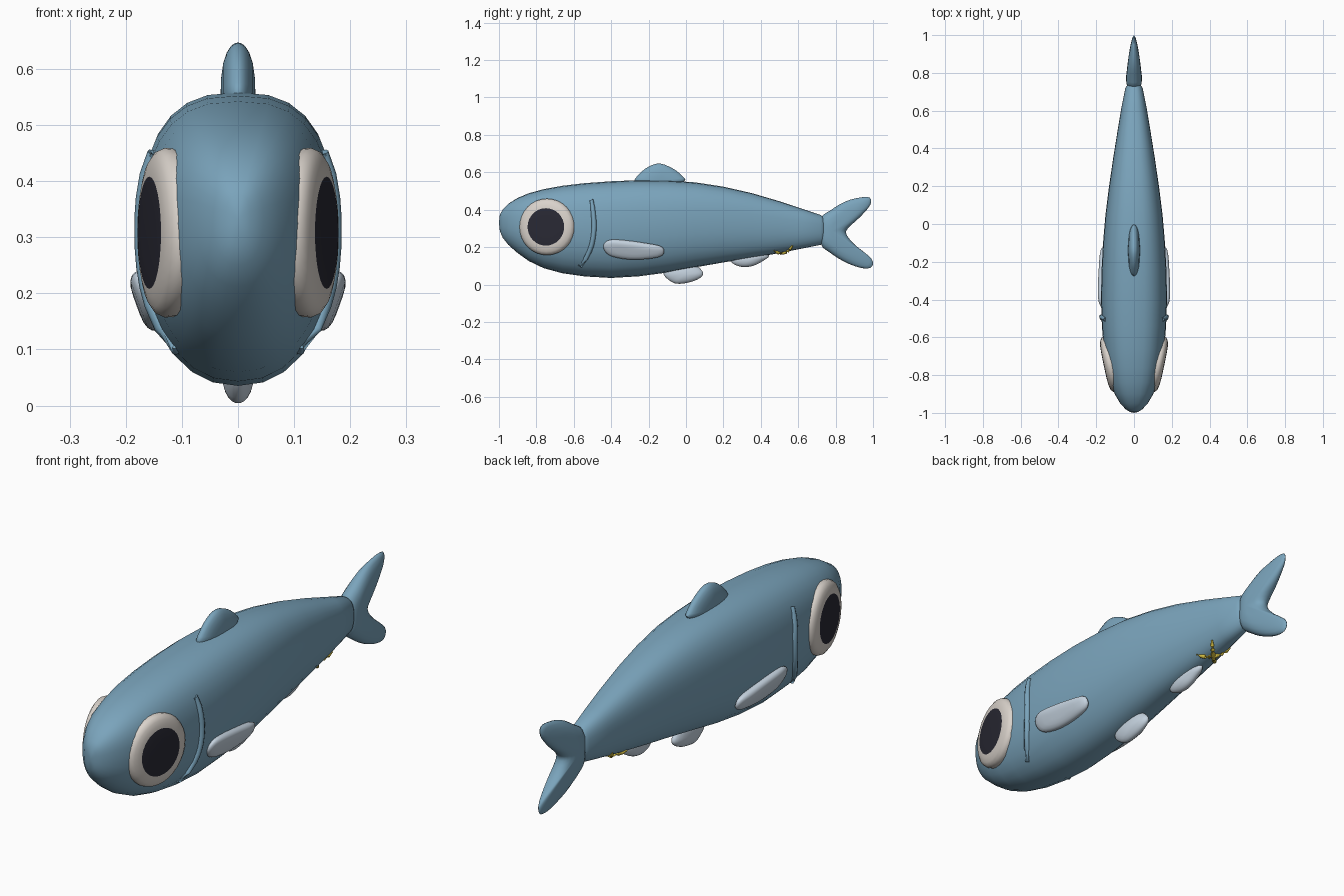
import bpy, bmesh, math
from mathutils import Vector, Matrix

if "Cube" in bpy.data.objects:
    bpy.data.objects.remove(bpy.data.objects["Cube"])


def material(name, rgb):
    m = bpy.data.materials.new(name)
    m.diffuse_color = (*rgb, 1)
    m.use_nodes = True
    m.node_tree.nodes["Principled BSDF"].inputs["Base Color"].default_value = m.diffuse_color
    return m


BLUE = material("fish blue", (0.195, 0.37, 0.50))
PALE = material("pale fin", (0.56, 0.65, 0.74))
WHITE = material("eye white", (0.70, 0.65, 0.60))
DARK = material("pupil dark", (0.022, 0.022, 0.034))
YELLOW = material("star yellow", (0.62, 0.48, 0.05))

# Body stations: y, bottom z, top z, half width
STATIONS = [
    (-0.995, 0.285, 0.375, 0.022), (-0.98, 0.25, 0.40, 0.045),
    (-0.95, 0.212, 0.432, 0.073), (-0.90, 0.168, 0.463, 0.102),
    (-0.84, 0.125, 0.488, 0.125), (-0.76, 0.087, 0.51, 0.144),
    (-0.66, 0.06, 0.528, 0.160), (-0.54, 0.043, 0.542, 0.170),
    (-0.40, 0.035, 0.552, 0.175), (-0.25, 0.044, 0.558, 0.172),
    (-0.10, 0.064, 0.556, 0.164), (0.05, 0.092, 0.546, 0.151),
    (0.20, 0.118, 0.523, 0.132), (0.35, 0.142, 0.489, 0.110),
    (0.50, 0.168, 0.445, 0.086), (0.62, 0.192, 0.405, 0.066),
    (0.72, 0.212, 0.372, 0.046), (0.745, 0.235, 0.35, 0.03)]
TOP_POWER, LOW_POWER = 2.6, 2.2


def station(y):
    for a, b in zip(STATIONS, STATIONS[1:]):
        if a[0] <= y <= b[0]:
            t = (y - a[0]) / (b[0] - a[0])
            return [p + (q - p) * t for p, q in zip(a, b)][1:]


def side_x(y, z):
    """Half width of the body at a given length and height."""
    lo, hi, w = station(y)
    mid = lo + (hi - lo) * 0.53
    n, v = (TOP_POWER, (z - mid) / (hi - mid)) if z > mid else (LOW_POWER, (mid - z) / (mid - lo))
    return w * max(0, 1 - v ** n) ** (1 / n)


def belly_z(x, y):
    lo, hi, w = station(y)
    mid = lo + (hi - lo) * 0.53
    return mid - (mid - lo) * (1 - abs(x / w) ** LOW_POWER) ** (1 / LOW_POWER)


def finish(name, bm, mats, angle=60):
    bmesh.ops.recalc_face_normals(bm, faces=bm.faces)
    me = bpy.data.meshes.new(name)
    bm.to_mesh(me)
    bm.free()
    for m in mats:
        me.materials.append(m)
    ob = bpy.data.objects.new(name, me)
    bpy.context.collection.objects.link(ob)
    bpy.ops.object.select_all(action='DESELECT')
    ob.select_set(True)
    bpy.context.view_layer.objects.active = ob
    bpy.ops.object.shade_smooth_by_angle(angle=math.radians(angle))
    return ob


def loft(bm, rings, start=None, end=None):
    """Skin closed rings of points, with optional end points."""
    rows = [[bm.verts.new(p) for p in r] for r in rings]
    n = len(rows[0])
    faces = []
    for a, b in zip(rows, rows[1:]):
        for i in range(n):
            j = (i + 1) % n
            faces.append(bm.faces.new((a[i], a[j], b[j], b[i])))
    for tip, row in ((start, rows[0]), (end, rows[-1])):
        if tip is not None:
            v = bm.verts.new(tip)
            for i in range(n):
                faces.append(bm.faces.new((row[i], row[(i + 1) % n], v)))
    return faces


def smooth_outline(pts, steps=3):
    out, n = [], len(pts)
    for i in range(n):
        p = [Vector(pts[(i + k) % n]) for k in (-1, 0, 1, 2)]
        for s in range(steps):
            t = s / steps
            out.append(0.5 * (2 * p[1] + (p[2] - p[0]) * t
                       + (2 * p[0] - 5 * p[1] + 4 * p[2] - p[3]) * t ** 2
                       + (3 * p[1] - p[0] - 3 * p[2] + p[3]) * t ** 3))
    return out


def fin(name, pts, thick, mat, centre=None, power=2, matrix=Matrix(), taper=lambda y: 1):
    """Pillow-shaped fin from a side outline of (y, z) points."""
    line = smooth_outline(pts)
    c = Vector(centre) if centre else sum(line, Vector((0, 0))) / len(line)

    def layer(s, sign):
        h = sign * thick * math.sqrt(max(0, 1 - s ** power))
        flat = [c + (p - c) * s for p in line]
        return [matrix @ Vector((h * taper(p.x), p.x, p.y)) for p in flat]
    scales = (0.3, 0.6, 0.8, 0.92, 0.98)
    rings = [layer(s, -1) for s in scales] + [layer(1, 1)] + [layer(s, 1) for s in reversed(scales)]
    tips = [matrix @ Vector((k * thick * taper(c.x), c.x, c.y)) for k in (-1, 1)]
    bm = bmesh.new()
    loft(bm, rings, *tips)
    return finish(name, bm, [mat])


def tube(bm, path, radius):
    """Round tube with tapered ends."""
    rings = []
    for i, p in enumerate(path):
        d = (path[min(i + 1, len(path) - 1)] - path[max(i - 1, 0)]).normalized()
        u = d.orthogonal().normalized()
        w = d.cross(u)
        t = 2 * i / (len(path) - 1) - 1
        r = radius * math.sqrt(1 - 0.9 * t ** 4)
        rings.append([p + r * (u * math.cos(a * math.pi / 4) + w * math.sin(a * math.pi / 4))
                      for a in range(8)])
    loft(bm, rings, path[0], path[-1])


# Body
rings = []
for y, lo, hi, w in STATIONS:
    mid, ring = lo + (hi - lo) * 0.53, []
    for i in range(28):
        a = 2 * math.pi * i / 28
        c, s = math.cos(a), math.sin(a)
        n, h = (TOP_POWER, hi - mid) if s > 0 else (LOW_POWER, mid - lo)
        ring.append((w * math.copysign(abs(c) ** (2 / n), c), y,
                     mid + h * math.copysign(abs(s) ** (2 / n), s)))
    rings.append(ring)
bm = bmesh.new()
loft(bm, rings, (0, -1.0, 0.33), (0, 0.75, 0.29))
finish("body", bm, [BLUE])

# Tail fin and dorsal fin
fin("tail_fin", [(0.72, 0.35), (0.77, 0.395), (0.85, 0.443), (0.93, 0.465), (0.982, 0.465),
                 (0.985, 0.425), (0.93, 0.36), (0.87, 0.305), (0.857, 0.27), (0.90, 0.215),
                 (0.98, 0.15), (1.0, 0.115), (0.983, 0.088), (0.93, 0.09), (0.85, 0.12),
                 (0.77, 0.17), (0.72, 0.22)], 0.042, BLUE, (0.78, 0.285), 4,
    taper=lambda y: 1 - 0.6 * max(0, (y - 0.78) / 0.22))
fin("dorsal_fin", [(-0.27, 0.545), (-0.25, 0.59), (-0.20, 0.63), (-0.14, 0.647), (-0.07, 0.62),
                   (-0.02, 0.58), (-0.012, 0.55), (-0.14, 0.50)], 0.031, BLUE, (-0.14, 0.555), 2.5)

# Belly fins
fin("front_belly_fin", [(-0.12, 0.055), (-0.075, 0.013), (-0.03, 0.004), (0.04, 0.018),
                        (0.087, 0.045), (0.085, 0.075), (0.03, 0.11), (-0.09, 0.10)], 0.028, PALE)
fin("rear_belly_fin", [(0.24, 0.13), (0.265, 0.104), (0.31, 0.093), (0.36, 0.10),
                       (0.41, 0.125), (0.445, 0.155), (0.40, 0.185), (0.28, 0.17)], 0.028, PALE)

for side, label in ((-1, "left"), (1, "right")):
    # Pectoral fin, leaning with the flank
    lean = Matrix.Translation((side * 0.160, -0.28, 0.185)) @ Matrix.Rotation(side * math.radians(20), 4, 'Y')
    fin(label + "_pectoral_fin", [(-0.16, 0.03), (-0.13, 0.056), (-0.05, 0.054), (0.08, 0.035),
                                  (0.155, 0.015), (0.155, -0.03), (0.08, -0.05), (-0.03, -0.053),
                                  (-0.12, -0.035), (-0.155, -0.005)],
        0.022, PALE, (0, 0), 4, lean)

    # Gill ridge hugging the flank
    gill = smooth_outline([(-0.515, 0.445), (-0.495, 0.37), (-0.493, 0.28),
                           (-0.515, 0.18), (-0.575, 0.105)])[:13]
    bm = bmesh.new()
    tube(bm, [Vector((side * side_x(*p), p.x, p.y)) for p in gill], 0.013)
    finish(label + "_gill", bm, [BLUE])

    # Eye: shallow dome with a flat pupil in the middle
    profile = [(0.135, -0.06), (0.150, -0.025), (0.151, -0.008), (0.146, 0.004), (0.133, 0.013),
               (0.115, 0.018), (0.10, 0.0205), (0.06, 0.022)]
    place = Matrix.Translation((side * 0.138, -0.745, 0.308)) @ Matrix.Rotation(-side * math.radians(12), 4, 'Z')
    rings = [[place @ Vector((side * h, r * math.cos(k * math.pi / 16), r * math.sin(k * math.pi / 16)))
              for k in range(32)] for r, h in profile]
    bm = bmesh.new()
    faces = loft(bm, rings, end=place @ Vector((side * 0.0225, 0, 0)))
    inverse = place.inverted()
    for f in faces:
        mid = inverse @ f.calc_center_median()
        f.material_index = int(mid.x * side > 0 and mid.yz.length < 0.10)
    finish(label + "_eye", bm, [WHITE, DARK])

# Four-armed star lying on the belly
bm = bmesh.new()
for sx in (-1, 1):
    path = []
    for k in range(-4, 5):
        x, y = sx * k * 0.0125, 0.52 + k * 0.0125
        path.append(Vector((x, y, belly_z(x, y) - 0.002)))
    tube(bm, path, 0.010)
finish("belly_star", bm, [YELLOW])
